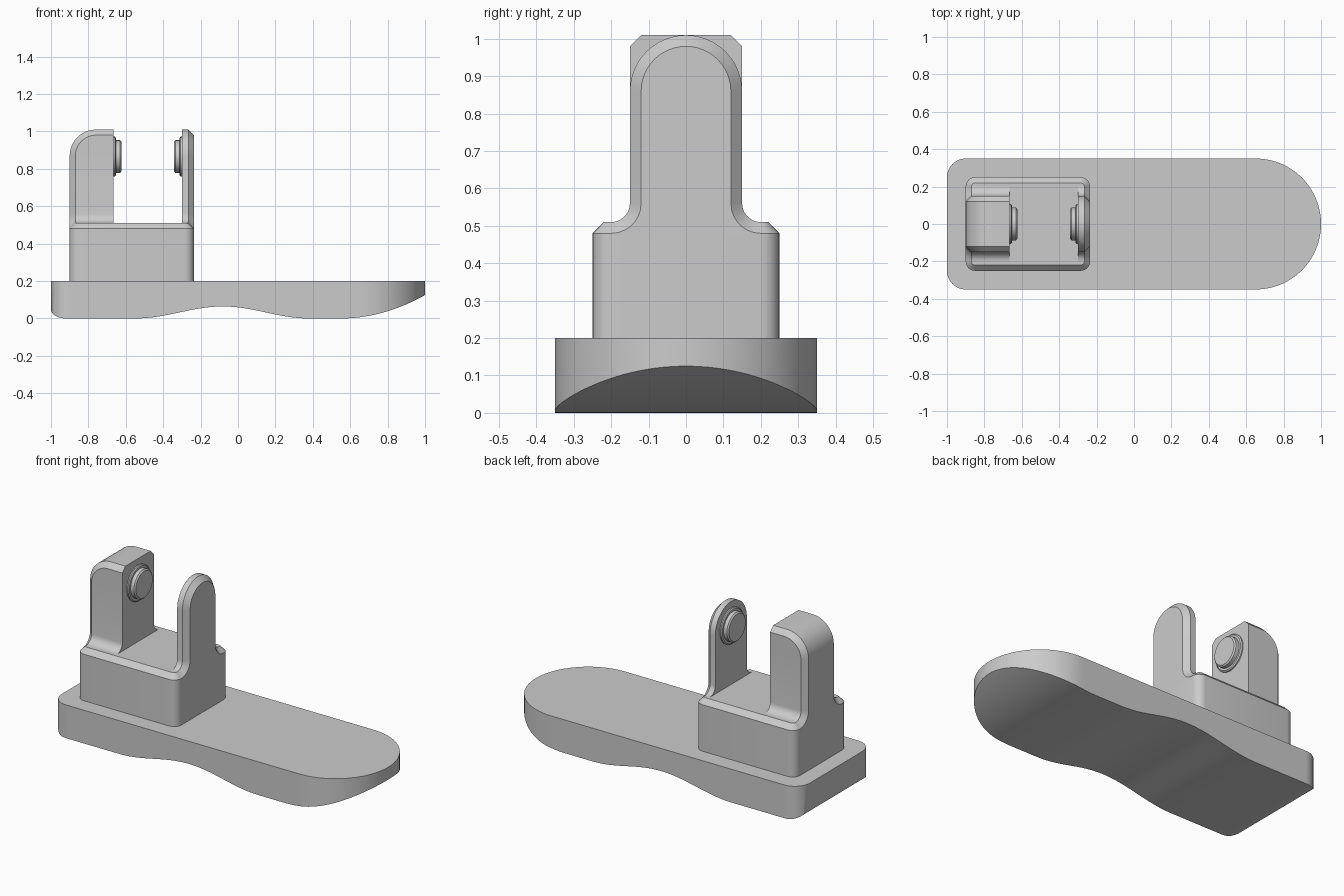
import bpy, bmesh
from math import sin, cos, pi, sqrt, radians

if "Cube" in bpy.data.objects:
    bpy.data.objects.remove(bpy.data.objects["Cube"])

GREY = (0.6, 0.6, 0.6, 1)
mat = bpy.data.materials.new("plain grey")
mat.use_nodes = True
mat.diffuse_color = GREY
mat.node_tree.nodes["Principled BSDF"].inputs["Base Color"].default_value = GREY


def finish(name, bm):
    """Clean the mesh, make the object, and smooth its rounded faces."""
    bmesh.ops.remove_doubles(bm, verts=bm.verts, dist=0.0002)
    bmesh.ops.recalc_face_normals(bm, faces=bm.faces)
    mesh = bpy.data.meshes.new(name)
    bm.to_mesh(mesh)
    bm.free()
    mesh.materials.append(mat)
    obj = bpy.data.objects.new(name, mesh)
    bpy.context.collection.objects.link(obj)
    bpy.ops.object.select_all(action='DESELECT')
    obj.select_set(True)
    bpy.context.view_layer.objects.active = obj
    bpy.ops.object.shade_smooth_by_angle(angle=radians(30))
    return obj


def loft(name, rings, cap_start=True, cap_end=True):
    """Skin a row of closed rings."""
    bm = bmesh.new()
    rows = [[bm.verts.new(p) for p in ring] for ring in rings]
    n = len(rows[0])
    for a, b in zip(rows, rows[1:]):
        for i in range(n):
            j = (i + 1) % n
            bm.faces.new((a[i], a[j], b[j], b[i]))
    if cap_start:
        bm.faces.new(rows[0])
    if cap_end:
        bm.faces.new(rows[-1])
    return finish(name, bm)


def steps(a, b, n):
    return [a + (b - a) * i / n for i in range(n + 1)]


# Sole: rounded plan outline with an arched underside
HALF, SOLE_TOP = 0.35, 0.2


def sole_half_width(x):
    if x < -0.9:
        return HALF - 0.1 + sqrt(max(0, 0.01 - (x + 0.9) ** 2))
    if x > 0.65:
        return sqrt(max(0, HALF ** 2 - (x - 0.65) ** 2))
    return HALF


def sole_bottom(x):
    if x < -0.92:
        return 0.05 * (1 - sqrt(max(0, 1 - ((x + 0.92) / 0.08) ** 2)))
    if -0.55 < x < 0.38:
        reach = 0.47 if x < -0.08 else 0.46
        return 0.032 * (1 + cos(pi * (x + 0.08) / reach))
    return 0.125 * (max(0, x - 0.55) / 0.45) ** 2


stations = [-0.9 - 0.1 * cos(a) for a in steps(0, pi / 2, 10)]
stations += steps(-0.88, 0.63, 48)
stations += [0.65 + HALF * sin(a) for a in steps(0, pi / 2, 28)]
rings = []
for x in stations:
    w, z = sole_half_width(x), sole_bottom(x)
    rings.append([(x, -w, SOLE_TOP), (x, w, SOLE_TOP), (x, w, z), (x, -w, z)])
loft("sole", rings, cap_end=False)

# Mount block: rounded upright corners and a chamfered rim
X0, X1, C, RIM = -0.9, -0.235, 0.03, 0.51
bm = bmesh.new()
bmesh.ops.create_cube(bm, size=1)
for v in bm.verts:
    v.co = ((X0 + X1) / 2 + v.co.x * (X1 - X0), v.co.y * 0.5,
            RIM if v.co.z > 0 else SOLE_TOP - 0.01)
upright = [e for e in bm.edges if abs(e.verts[0].co.z - e.verts[1].co.z) > 0.1]
bmesh.ops.bevel(bm, geom=upright, offset=0.05, segments=6, profile=0.5,
                affect='EDGES')
rim = [e for e in bm.edges if all(v.co.z > RIM - 0.001 for v in e.verts)]
bmesh.ops.bevel(bm, geom=rim, offset=C, segments=1, affect='EDGES')
finish("mount_block", bm)

# Shared fillet where both uprights flare into the block
W, R, TOP = 0.15, 0.05, 1.01


def flare(a, inset):
    r = R + inset
    return W + R - r * cos(a), RIM + R - r * sin(a)


FLARE = steps(pi / 2, 0, 7)

# Rear upright: rounded upper back corner, chamfered along its sides
INNER, ROUND = -0.665, 0.14


def rear_ring(px, py, pz, qx, qy, qz):
    half = [(INNER, qy, qz), (qx, qy, qz), (px, py, pz)]
    return half + [(x, -y, z) for x, y, z in reversed(half)]


rings = []
for a in FLARE:
    (py, pz), (qy, qz) = flare(a, C), flare(a, 0)
    rings.append(rear_ring(X0, py, pz, X0 + C, qy, qz))
for a in steps(0, pi / 2, 10):
    cx, cz, r = X0 + ROUND, TOP - ROUND, ROUND - C
    rings.append(rear_ring(cx - ROUND * cos(a), W - C, cz + ROUND * sin(a),
                           cx - r * cos(a), W, cz + r * sin(a)))
rings.append(rear_ring(INNER, W - C, TOP, INNER, W, TOP - C))
loft("rear_upright", rings, cap_start=False)


# Front upright: thin arched plate, chamfered on its outer face
def arch(x, inset):
    half = [flare(a, inset) for a in FLARE]
    r = W - inset
    half += [(r * cos(a), TOP - W + r * sin(a)) for a in steps(0, pi / 2, 12)]
    outline = half + [(-y, z) for y, z in reversed(half[:-1])]
    return [(x, y, z) for y, z in outline]


PLATE = -0.3
loft("front_upright", [arch(PLATE, 0), arch(X1 - C, 0), arch(X1, C)])


# Facing pivot pins, each on a thin collar
def pin(name, x, direction):
    profile = [(-0.005, 0.107), (0.007, 0.107), (0.012, 0.1), (0.012, 0.088),
               (0.034, 0.088), (0.041, 0.08)]
    rings = [[(x + direction * d, r * cos(a), 0.865 + r * sin(a))
              for a in steps(0, 2 * pi, 32)[:-1]] for d, r in profile]
    loft(name, rings)


pin("rear_pin", INNER, 1)
pin("front_pin", PLATE, -1)
